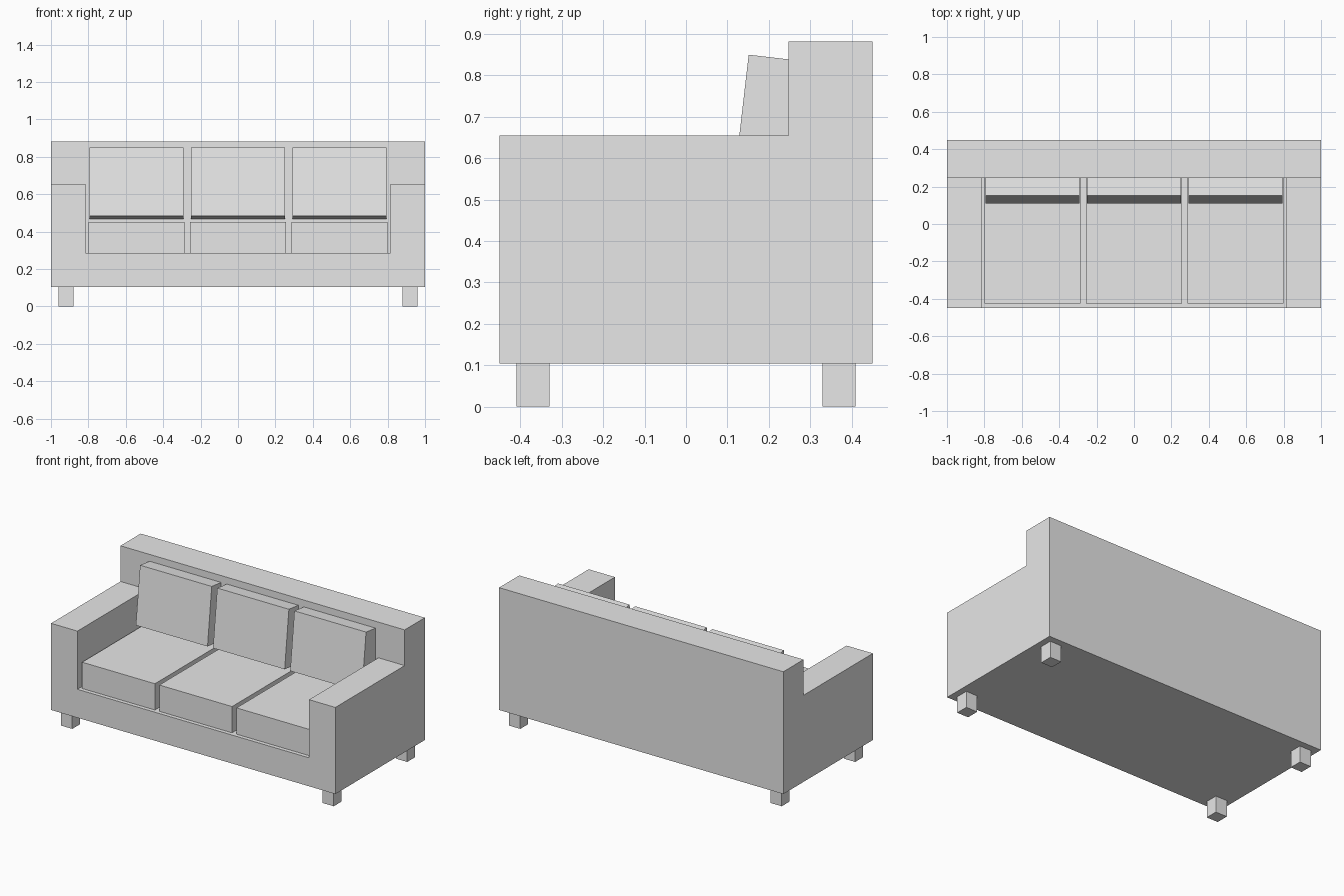
import bpy
import bmesh
from math import radians
from mathutils import Matrix, Vector

cube = bpy.data.objects.get("Cube")
if cube:
    bpy.data.objects.remove(cube, do_unlink=True)

grey = bpy.data.materials.new("grey_fabric")
grey.use_nodes = True
GREY = (0.8, 0.8, 0.8, 1)
grey.diffuse_color = GREY
grey.node_tree.nodes["Principled BSDF"].inputs["Base Color"].default_value = GREY


def add_object(name, bm):
    bmesh.ops.recalc_face_normals(bm, faces=bm.faces)
    mesh = bpy.data.meshes.new(name)
    bm.to_mesh(mesh)
    bm.free()
    mesh.materials.append(grey)
    obj = bpy.data.objects.new(name, mesh)
    bpy.context.collection.objects.link(obj)
    return obj


def box(name, low, high):
    low, high = Vector(low), Vector(high)
    bm = bmesh.new()
    bmesh.ops.create_cube(bm, size=1, matrix=Matrix.Translation((low + high) / 2)
                          @ Matrix.Diagonal((*(high - low), 1)))
    return add_object(name, bm)


def extrude_x(name, profile, x0, x1):
    """Sweep a closed (y, z) profile along x."""
    bm = bmesh.new()
    face = bm.faces.new([bm.verts.new((x0, y, z)) for y, z in profile])
    swept = bmesh.ops.extrude_face_region(bm, geom=[face])["geom"]
    verts = [v for v in swept if isinstance(v, bmesh.types.BMVert)]
    bmesh.ops.translate(bm, verts=verts, vec=(x1 - x0, 0, 0))
    return add_object(name, bm)


FRONT, REAR, BACKREST = -0.45, 0.45, 0.247
BOTTOM, SEAT, ARM, TOP = 0.104, 0.285, 0.655, 0.882

# Frame: L-shaped side profile with the seat well cut between the arms
frame = extrude_x("sofa_frame", [(FRONT, BOTTOM), (REAR, BOTTOM), (REAR, TOP),
                                 (BACKREST, TOP), (BACKREST, ARM), (FRONT, ARM)], -1, 1)
cutter = box("seat_well_cutter", (-0.815, FRONT - 0.2, SEAT), (0.815, BACKREST, 1.2))
cutter.hide_render = True
cut = frame.modifiers.new("seat_well", 'BOOLEAN')
cut.operation = 'DIFFERENCE'
cut.solver = 'EXACT'
cut.object = cutter
bpy.context.view_layer.objects.active = frame
bpy.ops.object.modifier_apply(modifier=cut.name)
bpy.data.objects.remove(cutter, do_unlink=True)

# Three seat cushions and three back cushions leaning on the backrest
for label, x in (("right", -0.543), ("middle", 0), ("left", 0.543)):
    box(f"seat_cushion_{label}", (x - 0.256, -0.425, SEAT), (x + 0.256, BACKREST, 0.452))
    cushion = box(f"back_cushion_{label}", (-0.252, 0, 0), (0.252, 0.145, 0.368))
    cushion.data.transform(Matrix.Translation((x, 0.109, 0.484))
                           @ Matrix.Rotation(radians(-6.6), 4, 'X'))

# Four square legs
for side, sx in (("right", -1), ("left", 1)):
    for end, sy in (("front", -1), ("rear", 1)):
        cx, cy = sx * 0.92, sy * 0.369
        box(f"leg_{end}_{side}", (cx - 0.04, cy - 0.04, 0), (cx + 0.04, cy + 0.04, BOTTOM))
